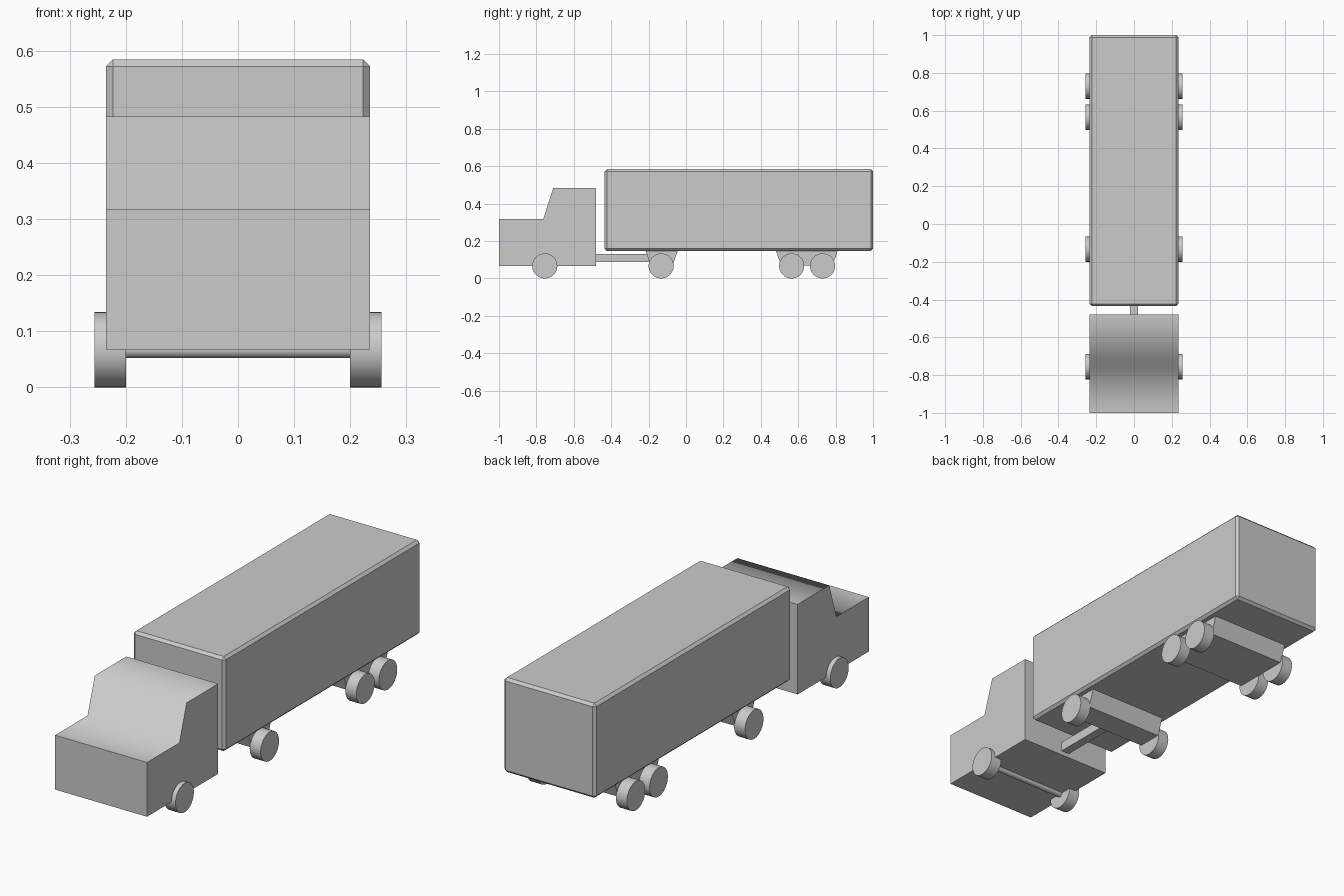
import bpy, bmesh, math

if "Cube" in bpy.data.objects:
    bpy.data.objects.remove(bpy.data.objects["Cube"])


def prism(name, profile, half_width):
    """Extrude a (y, z) side profile symmetrically across x."""
    bm = bmesh.new()
    face = bm.faces.new([bm.verts.new((-half_width, y, z)) for y, z in profile])
    out = bmesh.ops.extrude_face_region(bm, geom=[face])
    for v in out["geom"]:
        if isinstance(v, bmesh.types.BMVert):
            v.co.x = half_width
    bmesh.ops.recalc_face_normals(bm, faces=bm.faces)
    mesh = bpy.data.meshes.new(name)
    bm.to_mesh(mesh)
    bm.free()
    obj = bpy.data.objects.new(name, mesh)
    bpy.context.collection.objects.link(obj)
    return obj


def box(name, half_width, y0, y1, z0, z1):
    return prism(name, [(y0, z0), (y0, z1), (y1, z1), (y1, z0)], half_width)


def smooth(obj, angle):
    bpy.ops.object.select_all(action="DESELECT")
    obj.select_set(True)
    bpy.context.view_layer.objects.active = obj
    bpy.ops.object.shade_smooth_by_angle(angle=math.radians(angle))


def cylinder_x(name, radius, x0, x1, y, z):
    bpy.ops.mesh.primitive_cylinder_add(
        vertices=48, radius=radius, depth=x1 - x0,
        location=((x0 + x1) / 2, y, z), rotation=(0, math.pi / 2, 0))
    obj = bpy.context.object
    obj.name = name
    smooth(obj, 40)
    return obj


# Cab: one side profile with bonnet, windscreen and roof
cab = prism("cab", [(-1.0, 0.067), (-1.0, 0.318), (-0.763, 0.318),
                    (-0.71, 0.483), (-0.48, 0.483), (-0.48, 0.067)], 0.235)
smooth(cab, 80)

# Trailer with chamfered edges
trailer = box("trailer_box", 0.235, -0.435, 1.0, 0.147, 0.584)
bevel = trailer.modifiers.new("chamfer", "BEVEL")
bevel.width = 0.012
bevel.segments = 1

# Beam joining cab and trailer
box("hitch_beam", 0.021, -0.49, -0.17, 0.087, 0.131)

# Tapered wheel mounts under the trailer
for name, y0, y1 in (("front_mount", -0.217, -0.043), ("rear_mount", 0.48, 0.812)):
    prism(name, [(y0, 0.15), (y1, 0.15), (y1 - 0.029, 0.068), (y0 + 0.029, 0.068)], 0.202)

# Cab axle and four pairs of wheels
cylinder_x("cab_axle", 0.015, -0.21, 0.21, -0.755, 0.067)
for name, y in (("cab", -0.755), ("trailer_front", -0.133),
                ("trailer_middle", 0.565), ("trailer_rear", 0.73)):
    cylinder_x(name + "_wheel_left", 0.067, -0.256, -0.2, y, 0.067)
    cylinder_x(name + "_wheel_right", 0.067, 0.2, 0.256, y, 0.067)
